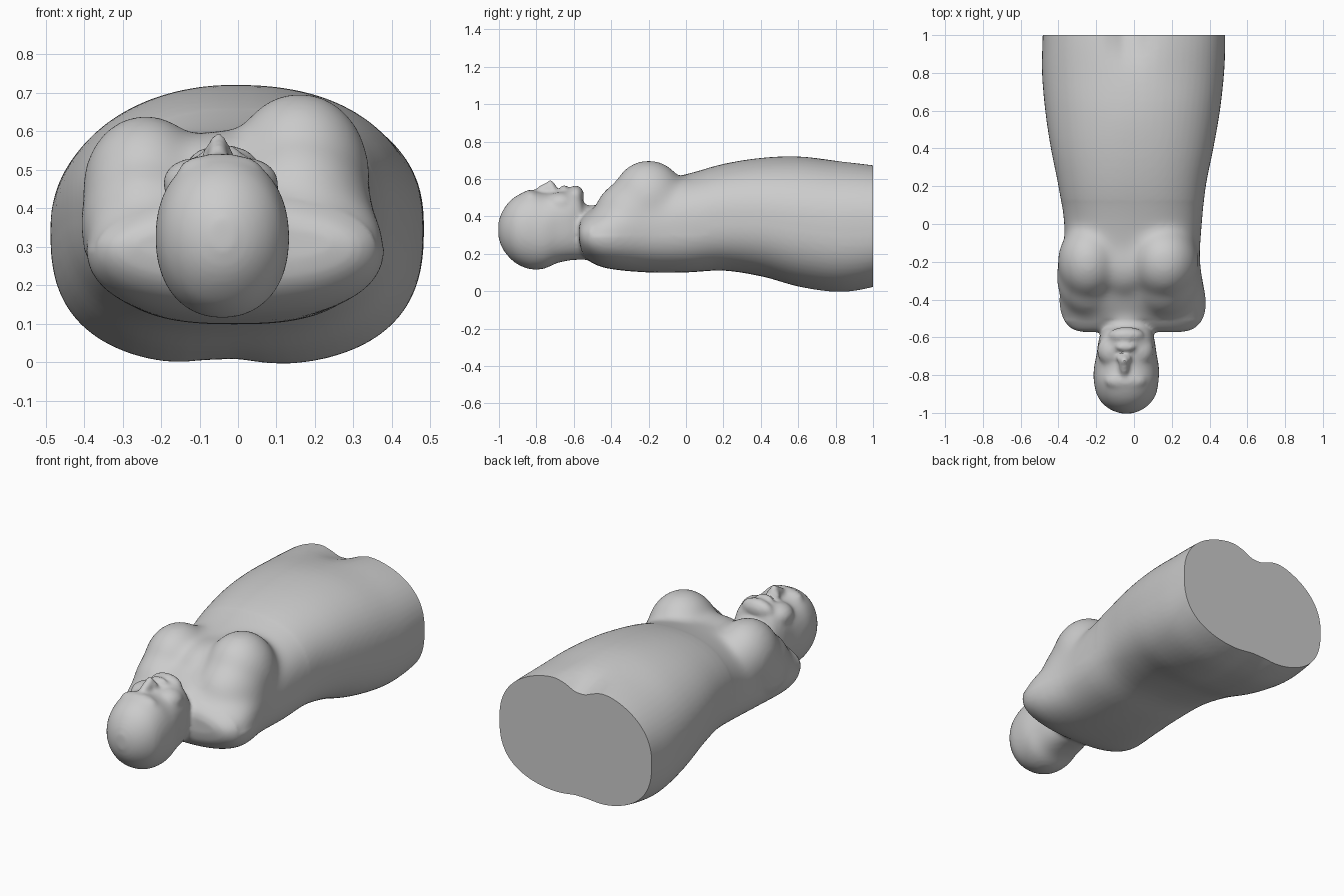
import bpy, bmesh, math
from mathutils import Matrix, Vector

if "Cube" in bpy.data.objects:
    bpy.data.objects.remove(bpy.data.objects["Cube"])

bm = bmesh.new()


def catmull(a, b, c, d, t):
    return [0.5 * (2 * q + (r - p) * t + (2 * p - 5 * q + 4 * r - s) * t ** 2
                   + (3 * q - p - 3 * r + s) * t ** 3) for p, q, r, s in zip(a, b, c, d)]


def loft(keys, flat_low=0.0, lean=0.0, steps=4, sides=64):
    """Skin smooth superellipse sections: y, left, right, bottom, top, power, top groove, bottom groove."""
    rows = []
    for i in range(len(keys) - 1):
        pts = [keys[max(i - 1, 0)], keys[i], keys[i + 1], keys[min(i + 2, len(keys) - 1)]]
        rows += [catmull(*pts, k / steps) for k in range(steps)]
    rows.append(keys[-1])
    rings = []
    for y, x0, x1, z0, z1, power, dent_top, dent_low in rows:
        ring = []
        for k in range(sides):
            a = 2 * math.pi * k / sides
            c, s = math.cos(a), math.sin(a)
            p = power + (flat_low if s <= 0 else -lean if c < 0 else 0)
            x = (x0 + x1) / 2 + (x1 - x0) / 2 * math.copysign(abs(c) ** (2 / p), c)
            z = (z0 + z1) / 2 + (z1 - z0) / 2 * math.copysign(abs(s) ** (2 / p), s)
            dent = dent_top if s > 0 else -dent_low
            z -= dent * abs(s) * math.exp(-((x + 0.03) / 0.1) ** 2)
            ring.append(bm.verts.new((x, y, z)))
        rings.append(ring)
    for r0, r1 in zip(rings, rings[1:]):
        for k in range(sides):
            j = (k + 1) % sides
            bm.faces.new((r0[k], r0[j], r1[j], r1[k]))
    bm.faces.new(rings[0])
    bm.faces.new(rings[-1])


def blob(center, radii, tilt=0):
    m = (Matrix.Translation(center) @ Matrix.Rotation(tilt, 4, 'X')
         @ Matrix.Diagonal((*radii, 1)))
    bmesh.ops.create_uvsphere(bm, u_segments=40, v_segments=24, radius=1, matrix=m)


# torso from shoulders to the cut at the thighs
loft([(-0.572, -0.27, 0.25, 0.26, 0.36, 2.0, 0, 0),
      (-0.555, -0.33, 0.315, 0.20, 0.40, 2.0, 0, 0),
      (-0.50, -0.375, 0.365, 0.15, 0.445, 2.1, 0, 0),
      (-0.40, -0.395, 0.38, 0.118, 0.50, 2.25, 0, 0),
      (-0.20, -0.375, 0.35, 0.10, 0.58, 2.35, 0, 0),
      (0.00, -0.37, 0.36, 0.10, 0.625, 2.4, 0, 0),
      (0.20, -0.40, 0.38, 0.11, 0.68, 2.35, 0, 0),
      (0.40, -0.44, 0.42, 0.08, 0.712, 2.3, 0, 0),
      (0.60, -0.47, 0.455, 0.02, 0.72, 2.3, 0, 0.01),
      (0.80, -0.487, 0.477, -0.01, 0.703, 2.35, 0.01, 0.02),
      (0.95, -0.485, 0.483, 0.005, 0.69, 2.4, 0.05, 0.02),
      (1.08, -0.48, 0.483, 0.042, 0.675, 2.4, 0.09, 0.02)], flat_low=0.3, lean=0.2)

# skull, face and neck
loft([(-1.003, -0.07, -0.01, 0.29, 0.37, 2, 0, 0),
      (-0.985, -0.12, 0.04, 0.235, 0.42, 2, 0, 0),
      (-0.95, -0.167, 0.085, 0.185, 0.473, 2.05, 0, 0),
      (-0.90, -0.198, 0.117, 0.143, 0.513, 2.1, 0, 0),
      (-0.83, -0.213, 0.13, 0.117, 0.54, 2.15, 0, 0),
      (-0.76, -0.212, 0.132, 0.12, 0.525, 2.25, 0, 0),
      (-0.69, -0.198, 0.12, 0.15, 0.53, 2.5, 0, 0),
      (-0.62, -0.188, 0.11, 0.165, 0.545, 2.6, 0, 0),
      (-0.57, -0.172, 0.098, 0.168, 0.525, 2.5, 0, 0),
      (-0.53, -0.165, 0.092, 0.168, 0.46, 2.3, 0, 0),
      (-0.40, -0.18, 0.12, 0.17, 0.46, 2.2, 0, 0)])

# breasts, each with a slope running up to the shoulder
for x, z, r in ((-0.24, 0.45, 0.167), (0.16, 0.487, 0.185)):
    blob((x, -0.2, z), (r, 0.2, r * 1.17))
    blob((x, -0.28, z - 0.09), (r * 1.03, 0.215, r * 1.12))
blob((-0.045, -0.2, 0.44), (0.15, 0.2, 0.165))

# brow, cheeks, nostrils, nose, lips and chin
blob((-0.045, -0.83, 0.5), (0.11, 0.05, 0.042))
for side in (-1, 1):
    blob((-0.045 + side * 0.07, -0.67, 0.465), (0.08, 0.085, 0.065))
    blob((-0.052 + side * 0.022, -0.712, 0.545), (0.019, 0.02, 0.02))
blob((-0.052, -0.75, 0.545), (0.026, 0.062, 0.032), 0.35)
blob((-0.052, -0.725, 0.572), (0.023, 0.022, 0.024))
blob((-0.045, -0.652, 0.54), (0.055, 0.025, 0.028))
blob((-0.04, -0.59, 0.51), (0.095, 0.045, 0.055))

bmesh.ops.recalc_face_normals(bm, faces=bm.faces)
mesh = bpy.data.meshes.new("reclining_torso")
bm.to_mesh(mesh)
bm.free()
figure = bpy.data.objects.new("reclining_torso", mesh)
bpy.context.collection.objects.link(figure)

# fuse the masses into one soft skin
remesh = figure.modifiers.new("fuse", 'REMESH')
remesh.mode = 'VOXEL'
remesh.voxel_size = 0.011
soften = figure.modifiers.new("soften", 'SMOOTH')
soften.factor = 0.5
soften.iterations = 9
dg = bpy.context.evaluated_depsgraph_get()
skin = bpy.data.meshes.new_from_object(figure.evaluated_get(dg))
figure.modifiers.clear()

bm = bmesh.new()
bm.from_mesh(skin)

# melt the chest masses together
chest = [v for v in bm.verts if -0.51 < v.co.y < 0.12 and v.co.z > 0.3]
for _ in range(50):
    bmesh.ops.smooth_vert(bm, verts=chest, factor=0.5,
                          use_axis_x=True, use_axis_y=True, use_axis_z=True)

# flat cut through the thighs
cut = bmesh.ops.bisect_plane(bm, geom=bm.verts[:] + bm.edges[:] + bm.faces[:],
                             plane_co=Vector((0, 1, 0)), plane_no=Vector((0, 1, 0)),
                             clear_outer=True)
rim = [e for e in cut['geom_cut'] if isinstance(e, bmesh.types.BMEdge)]
bmesh.ops.holes_fill(bm, edges=rim, sides=0)
bmesh.ops.recalc_face_normals(bm, faces=bm.faces)
bm.to_mesh(skin)
bm.free()
figure.data = skin

bpy.context.view_layer.objects.active = figure
figure.select_set(True)
bpy.ops.object.shade_smooth_by_angle(angle=math.radians(40))
